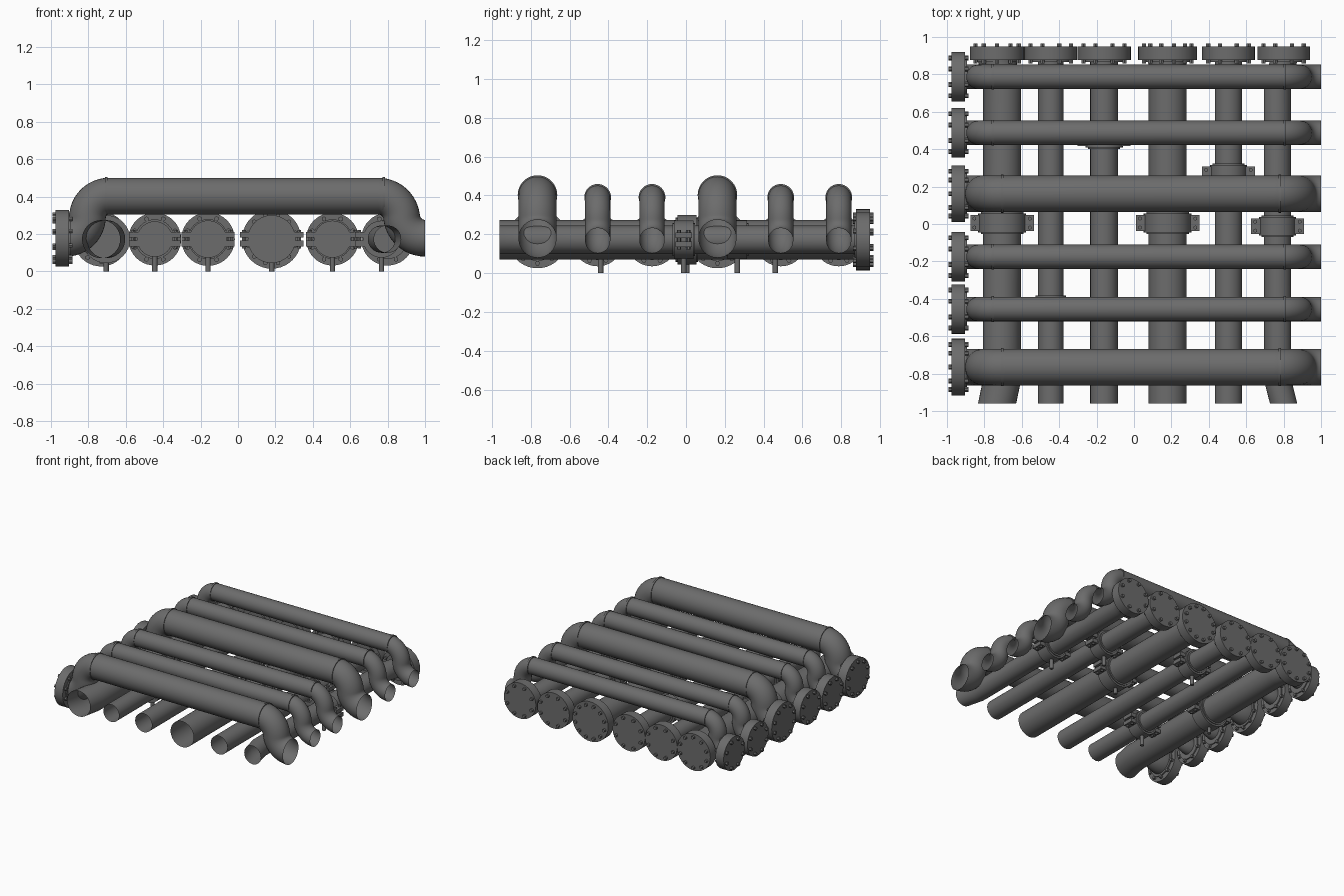
import bpy, bmesh
from math import sin, cos, atan2, pi, radians
from mathutils import Vector, Matrix

cube = bpy.data.objects.get("Cube")
if cube:
    bpy.data.objects.remove(cube)

steel = bpy.data.materials.new("dark_grey_steel")
steel.use_nodes = True
colour = (0.15, 0.15, 0.15, 1)
steel.diffuse_color = colour
steel.node_tree.nodes["Principled BSDF"].inputs["Base Color"].default_value = colour

X, Y, Z = Vector((1, 0, 0)), Vector((0, 1, 0)), Vector((0, 0, 1))


def finish(bm, name):
    mesh = bpy.data.meshes.new(name)
    bm.to_mesh(mesh)
    bm.free()
    mesh.materials.append(steel)
    obj = bpy.data.objects.new(name, mesh)
    bpy.context.collection.objects.link(obj)
    bpy.ops.object.select_all(action="DESELECT")
    obj.select_set(True)
    bpy.context.view_layer.objects.active = obj
    bpy.ops.object.shade_smooth_by_angle(angle=radians(35))
    return obj


def sweep(bm, path, radius, side, sides=32):
    """Open tube along a planar path; side is the plane's normal."""
    rings = []
    for i, p in enumerate(path):
        t = (path[min(i + 1, len(path) - 1)] - path[max(i - 1, 0)]).normalized()
        if i in (0, len(path) - 1):
            t = X if side == Y else Y      # square-cut ends
        n = side.cross(t)
        rings.append([bm.verts.new(p + radius * (cos(a) * n + sin(a) * side))
                      for a in (2 * pi * k / sides for k in range(sides))])
    for a, b in zip(rings, rings[1:]):
        for k in range(sides):
            j = (k + 1) % sides
            bm.faces.new((a[k], a[j], b[j], b[k]))


def rod(bm, start, end, radius, sides=32):
    """Capped cylinder between two points."""
    d = end - start
    turn = Z.rotation_difference(d).to_matrix().to_4x4()
    bmesh.ops.create_cone(bm, cap_ends=True, segments=sides, radius1=radius, radius2=radius,
                          depth=d.length, matrix=Matrix.Translation((start + end) / 2) @ turn)


def box(bm, centre, size):
    bmesh.ops.create_cube(bm, size=1, matrix=Matrix.Translation(centre) @ Matrix.Diagonal((*size, 1)))


def blind_flange(name, centre, axis, radius, bolts):
    """Disc with a hub and a ring of hexagonal through bolts."""
    bm = bmesh.new()
    rod(bm, centre - axis * 0.036, centre + axis * 0.036, radius, 40)
    rod(bm, centre - axis * 0.045, centre, radius * 0.75)
    side = axis.cross(Z)
    for k in range(bolts):
        a = 2 * pi * (k + 0.5) / bolts
        p = centre + radius * 0.83 * (cos(a) * side + sin(a) * Z)
        rod(bm, p - axis * 0.053, p + axis * 0.053, 0.013, 6)
    finish(bm, name)


def s_bend(start, width, drop, steps=12):
    """Two equal arcs going outwards and down from a start point."""
    theta = 2 * atan2(drop, abs(width))
    r = abs(width) / (2 * sin(theta))
    s = 1 if width > 0 else -1
    arc = [(r * sin(theta * k / steps), r * (1 - cos(theta * k / steps))) for k in range(steps + 1)]
    first = [start + s * u * X - v * Z for u, v in arc]
    end = start + width * X - drop * Z
    second = [end - s * u * X + v * Z for u, v in reversed(arc[:-1])]
    return first + second


def cross_pipe(index, y, large):
    """Upper pipe dropping at both ends, flanged at one."""
    r, top, low = (0.098, 0.402, 0.177) if large else (0.065, 0.39, 0.167)
    left, right = (-0.69, 0.75) if large else (-0.74, 0.775)
    down_l = s_bend(Vector((left, y, top)), -0.92 - left, top - low)
    down_r = s_bend(Vector((right, y, top)), 1.0 - right, top - low)
    bm = bmesh.new()
    sweep(bm, down_l[::-1] + down_r, r, Y)
    # weld beads where the elbows begin
    for x in (left - 0.015, right + 0.03):
        rod(bm, Vector((x - 0.007, y, top)), Vector((x + 0.007, y, top)), r + 0.004)
    finish(bm, f"upper_pipe_{index}")
    blind_flange(f"upper_flange_{index}", Vector((-0.939, y, low)), -X,
                 0.152 if large else 0.132, 10 if large else 8)


def clamp(index, x, y, z, r):
    """Split coupling with bolted side lugs and a drain stub."""
    bm = bmesh.new()
    outer = r + 0.026
    rod(bm, Vector((x, y - 0.05, z)), Vector((x, y + 0.05, z)), outer)
    rod(bm, Vector((x, y - 0.058, z)), Vector((x, y + 0.058, z)), r + 0.012)
    for s in (-1, 1):
        for h in (-1, 1):
            box(bm, (x + s * (outer + 0.012), y, z + h * 0.023), (0.06, 0.085, 0.03))
        for dy in (-0.024, 0.024):
            p = Vector((x + s * (outer + 0.02), y + dy, z))
            rod(bm, p - Z * 0.05, p + Z * 0.05, 0.011, 6)
    rod(bm, Vector((x, y, 0)), Vector((x, y, z - r)), 0.014, 16)
    finish(bm, f"pipe_clamp_{index}")


def long_pipe(index, x, r, shift, flange_r, bolts, clamp_y):
    """Lower pipe, open in front and flanged behind, with offset ends."""
    z = 0.172
    bm = bmesh.new()
    path = [Vector((x + dx, y, z)) for dx, y in
            ((shift, -0.96), (0, -0.83), (0, 0.76), (shift, 0.87))]
    sweep(bm, path, r, Z)
    finish(bm, f"lower_pipe_{index}")
    blind_flange(f"lower_flange_{index}", Vector((x + shift, 0.912, z)), Y, flange_r, bolts)
    clamp(index, x, clamp_y, z, r)


# lower run: x, radius, end shift, flange radius, bolts, clamp position
lower_run = [
    (-0.705, 0.102, -0.027, 0.146, 10, 0.005),
    (-0.445, 0.069, 0, 0.141, 8, -0.44),
    (-0.16, 0.074, 0, 0.143, 8, 0.46),
    (0.18, 0.102, 0, 0.158, 12, 0.005),
    (0.505, 0.073, 0, 0.141, 8, 0.265),
    (0.767, 0.073, 0.033, 0.141, 8, -0.012),
]
for i, spec in enumerate(lower_run, 1):
    long_pipe(i, *spec)

# upper run: y and whether the pipe is large
upper_run = [(-0.765, True), (-0.455, False), (-0.175, False),
             (0.162, True), (0.488, False), (0.787, False)]
for i, spec in enumerate(upper_run, 1):
    cross_pipe(i, *spec)
